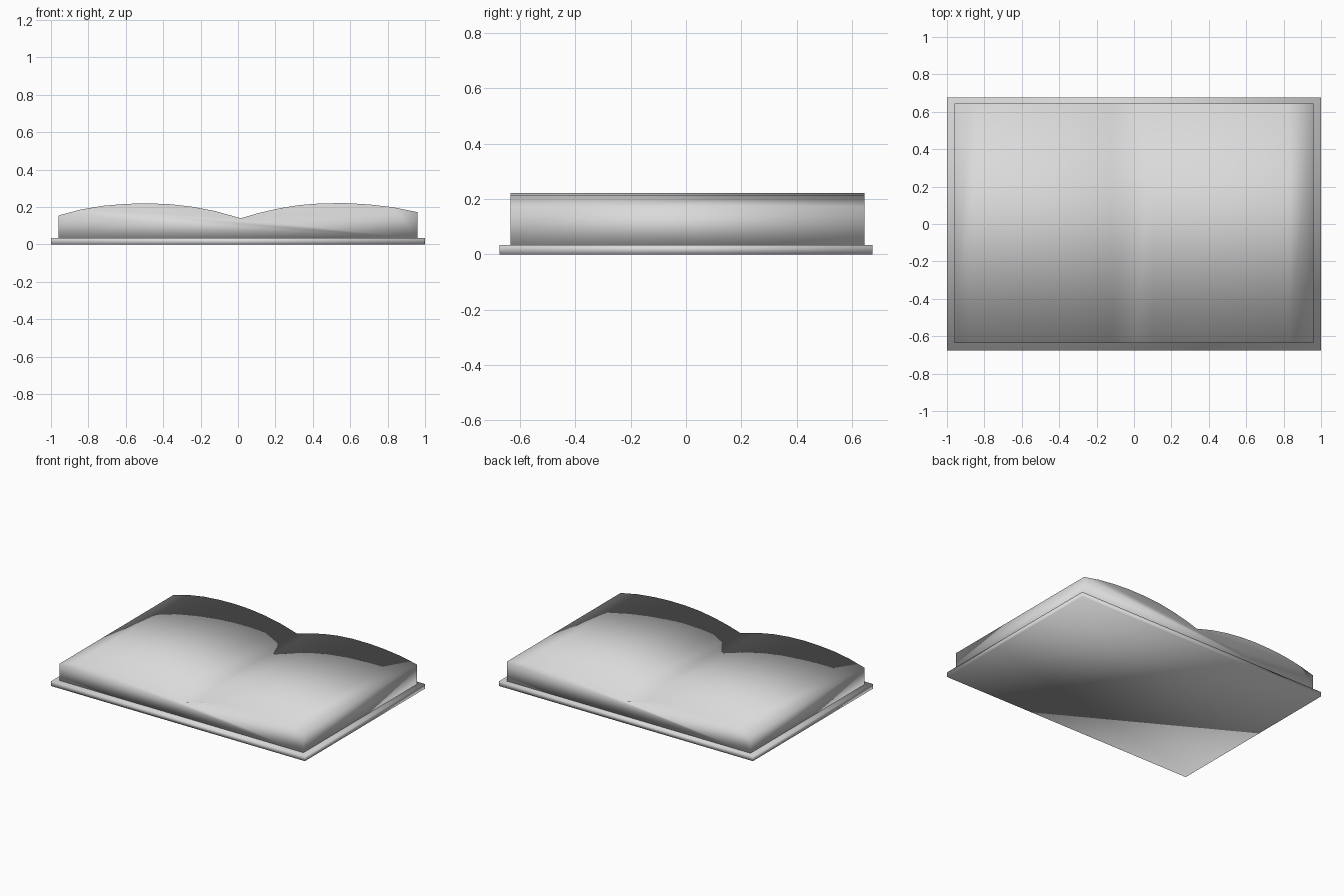
import bpy
import bmesh

cube = bpy.data.objects.get("Cube")
if cube:
    bpy.data.objects.remove(cube, do_unlink=True)

# One plain grey for the whole book
grey = bpy.data.materials.new("light grey")
grey.use_nodes = True
grey.diffuse_color = (0.7, 0.7, 0.7, 1)
grey.node_tree.nodes["Principled BSDF"].inputs["Base Color"].default_value = (0.7, 0.7, 0.7, 1)


def block(name, top, bottom, y_front, y_back):
    """Closed smooth block: a top profile of (x, z) points, flat underneath."""
    bm = bmesh.new()
    rows = []
    for y in (y_front, y_back):
        upper = [bm.verts.new((x, y, z)) for x, z in top]
        lower = [bm.verts.new((x, y, bottom)) for x, z in (top[0], top[-1])]
        rows.append((upper, lower))
    (uf, lf), (ub, lb) = rows
    for i in range(len(top) - 1):
        bm.faces.new((uf[i], uf[i + 1], ub[i + 1], ub[i]))
    bm.faces.new((lf[0], lf[1], *reversed(uf)))      # front
    bm.faces.new((lb[1], lb[0], *ub))                # back
    bm.faces.new((lf[1], lf[0], lb[0], lb[1]))       # underside
    bm.faces.new((lf[0], uf[0], ub[0], lb[0]))       # right end
    bm.faces.new((lf[1], lb[1], ub[-1], uf[-1]))     # left end
    bmesh.ops.recalc_face_normals(bm, faces=bm.faces)
    for f in bm.faces:
        f.smooth = True
    mesh = bpy.data.meshes.new(name)
    bm.to_mesh(mesh)
    bm.free()
    mesh.materials.append(grey)
    obj = bpy.data.objects.new(name, mesh)
    bpy.context.collection.objects.link(obj)
    return obj


# Flat cover lying open
block("cover", [(-1, 0.034), (1, 0.034)], 0.0, -0.675, 0.675)

# Two arched page stacks meeting in the central valley
pages = [(-0.96, 0.155), (-0.84, 0.187), (-0.72, 0.207), (-0.6, 0.217),
         (-0.48, 0.22), (-0.36, 0.215), (-0.24, 0.201), (-0.12, 0.178),
         (0.015, 0.14), (0.11, 0.168), (0.22, 0.193), (0.33, 0.211),
         (0.45, 0.22), (0.58, 0.221), (0.7, 0.214), (0.83, 0.199), (0.96, 0.173)]
block("pages", pages, 0.03, -0.635, 0.645)
